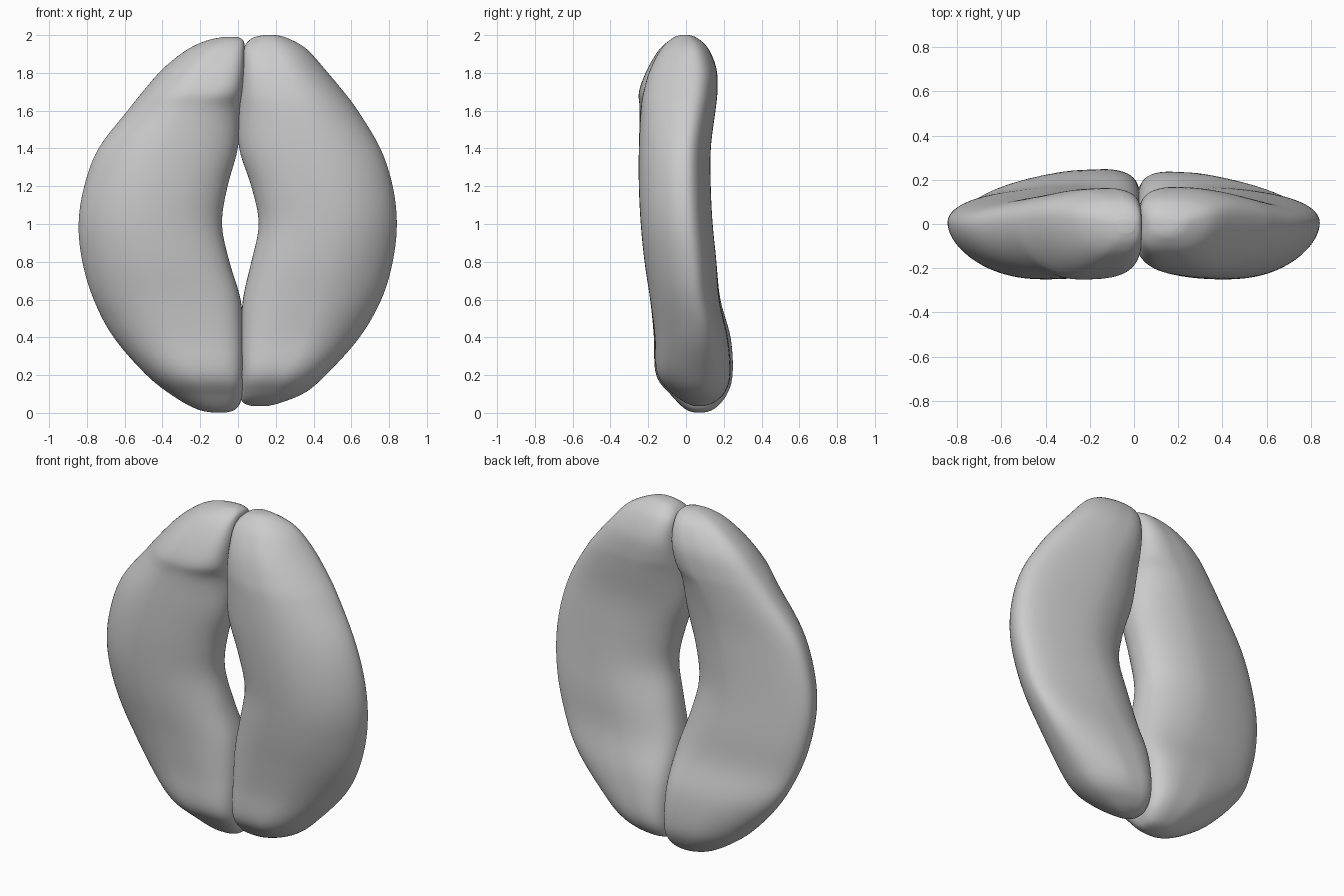
import bpy, bmesh, math

RING, STEPS = 88, 6

# Stations: z, outer x, inner x, front y, back y, inner roundness (0.5 boxy, 1 round)
LEFT = [
    (0.001, -.13, -.07, .05, .09, .9),
    (0.02, -.22, -.01, -.005, .15, .7),
    (0.09, -.345, .025, -.075, .215, .55),
    (0.20, -.485, .03, -.16, .25, .5),
    (0.40, -.66, .03, -.17, .24, .55),
    (0.60, -.765, .015, -.19, .185, .75),
    (0.80, -.825, -.045, -.22, .165, .85),
    (1.00, -.845, -.085, -.24, .145, .9),
    (1.20, -.815, -.055, -.25, .135, .9),
    (1.40, -.74, .00, -.25, .135, .9),
    (1.60, -.585, .015, -.245, .155, .85),
    (1.70, -.505, .025, -.25, .165, .6),
    (1.82, -.40, .035, -.205, .16, .5),
    (1.92, -.275, .035, -.145, .12, .5),
    (1.97, -.17, .03, -.09, .07, .65),
    (1.99, -.08, .00, -.04, .02, .9),
]
RIGHT = [
    (0.035, .08, .15, .05, .09, .9),
    (0.055, .025, .23, -.005, .15, .7),
    (0.11, .015, .36, -.08, .21, .55),
    (0.21, .015, .475, -.155, .24, .5),
    (0.40, .015, .645, -.165, .225, .55),
    (0.60, .025, .76, -.19, .18, .75),
    (0.80, .07, .82, -.22, .165, .85),
    (1.00, .11, .842, -.24, .145, .9),
    (1.20, .07, .82, -.25, .135, .9),
    (1.40, .005, .755, -.25, .135, .9),
    (1.60, .00, .635, -.24, .16, .8),
    (1.70, .01, .56, -.225, .17, .65),
    (1.82, .02, .46, -.19, .165, .55),
    (1.93, .03, .36, -.13, .12, .55),
    (1.985, .075, .26, -.07, .06, .8),
    (2.00, .14, .20, -.03, .02, .9),
]


def spline(keys):
    """Smooth stations between the keys (Catmull-Rom)."""
    out = []
    for i in range(len(keys) - 1):
        a, b, c, d = (keys[max(0, min(len(keys) - 1, i + k))] for k in (-1, 0, 1, 2))
        for s in range(STEPS):
            t = s / STEPS
            out.append([.5 * (2 * q + (r - p) * t + (2 * p - 5 * q + 4 * r - u) * t * t
                              + (3 * q - p - 3 * r + u) * t ** 3)
                        for p, q, r, u in zip(a, b, c, d)])
    out.append(list(keys[-1]))
    return out


def power(v, p):
    return math.copysign(abs(v) ** p, v)


def crescent(name, keys, side):
    bm = bmesh.new()
    rings = []
    for z, x0, x1, y0, y1, soft in spline(keys):
        cx, rx = (x0 + x1) / 2, abs(x1 - x0) / 2
        cy, ry = (y0 + y1) / 2, abs(y1 - y0) / 2
        ring = []
        for k in range(RING):
            a = 2 * math.pi * k / RING
            c, s = math.cos(a), math.sin(a)
            # Outer rim tapers and its back slopes; inner rim uses its own roundness
            p = soft if c < 0 else 1
            y = ry * power(s, p)
            if s > 0:
                y *= 1 - .16 * max(0, c + .2)
            tilt = (.055 if z > .5 else .055 * z / .5) * max(0, c) ** 2 * ry / .2
            ring.append(bm.verts.new((cx + side * rx * power(c, p), cy + y + tilt, z)))
        rings.append(ring)
    for lo, hi in zip(rings, rings[1:]):
        for k in range(RING):
            n = (k + 1) % RING
            bm.faces.new((lo[k], lo[n], hi[n], hi[k]))
    bm.faces.new(rings[0][::-1])
    bm.faces.new(rings[-1])
    bmesh.ops.recalc_face_normals(bm, faces=bm.faces)
    for f in bm.faces:
        f.smooth = True
    mesh = bpy.data.meshes.new(name)
    bm.to_mesh(mesh)
    bm.free()
    ob = bpy.data.objects.new(name, mesh)
    bpy.context.collection.objects.link(ob)
    # Soften the doughy surface
    mod = ob.modifiers.new("soften", 'SMOOTH')
    mod.factor, mod.iterations = .5, 6
    return ob


# Two dough crescents pressed together at their tips
crescent("left_crescent", LEFT, -1)
crescent("right_crescent", RIGHT, 1)
